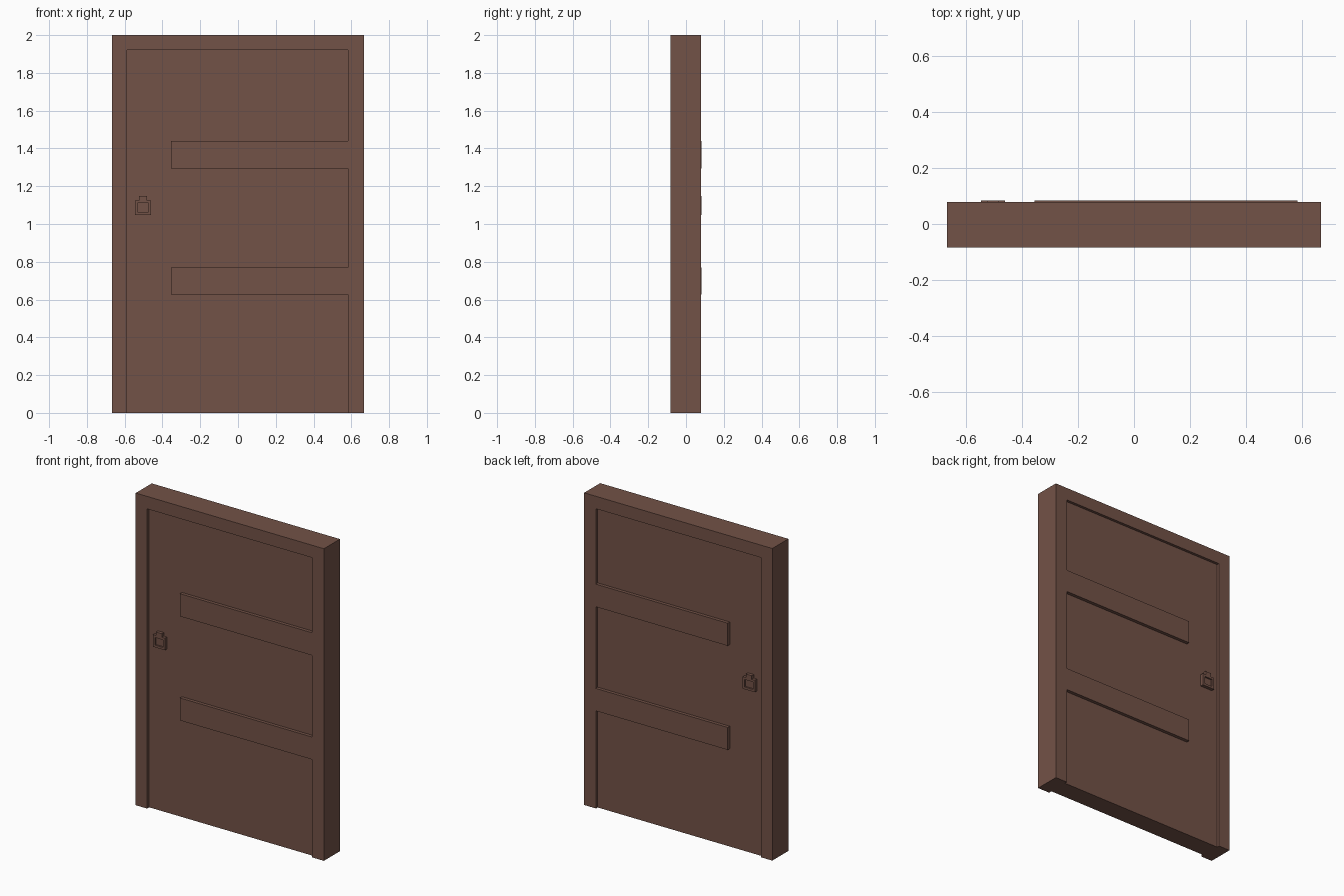
import bpy, bmesh
from mathutils import Vector

if "Cube" in bpy.data.objects:
    bpy.data.objects.remove(bpy.data.objects["Cube"])

brown = bpy.data.materials.new("dark brown wood")
brown.diffuse_color = (0.171, 0.084, 0.063, 1.0)
brown.use_nodes = True
brown.node_tree.nodes["Principled BSDF"].inputs["Base Color"].default_value = brown.diffuse_color

FRONT, BACK = -0.083, 0.083      # overall depth
FRAME_BACK = 0.079               # frame stops just short of the raised rails
RECESS = 0.021                   # door leaf set back from the raised parts


def finish(name, bm):
    bmesh.ops.recalc_face_normals(bm, faces=bm.faces)
    mesh = bpy.data.meshes.new(name)
    bm.to_mesh(mesh)
    bm.free()
    mesh.materials.append(brown)
    obj = bpy.data.objects.new(name, mesh)
    bpy.context.collection.objects.link(obj)
    return obj


def extruded(outline, y0, y1):
    """Extrude an (x, z) outline from y0 to y1."""
    bm = bmesh.new()
    face = bm.faces.new([bm.verts.new((x, y0, z)) for x, z in outline])
    out = bmesh.ops.extrude_face_region(bm, geom=[face])
    moved = [v for v in out["geom"] if isinstance(v, bmesh.types.BMVert)]
    bmesh.ops.translate(bm, verts=moved, vec=(0, y1 - y0, 0))
    return bm


def rect(x0, x1, z0, z1):
    return [(x0, z0), (x1, z0), (x1, z1), (x0, z1)]


# Frame: two jambs and a lintel in one piece, open at the bottom
W, IN_L, IN_R, IN_TOP = 0.667, -0.587, 0.583, 1.92
finish("door_frame", extruded(
    [(-W, 0), (IN_L, 0), (IN_L, IN_TOP), (IN_R, IN_TOP), (IN_R, 0),
     (W, 0), (W, 2), (-W, 2)], FRONT, FRAME_BACK))

# Door leaf, recessed on both sides
finish("door_leaf", extruded(rect(IN_L, IN_R, 0, IN_TOP),
                             FRONT + RECESS, BACK - RECESS))

# Raised hinge rails running through the leaf
for name, z0, z1 in (("lower_rail", 0.627, 0.771), ("upper_rail", 1.294, 1.439)):
    finish(name, extruded(rect(-0.354, IN_R, z0, z1), FRONT, BACK))

# Lock plate with a square recess on each side
bm = extruded(rect(-0.546, -0.46, 1.048, 1.125), FRONT, BACK)
bm.normal_update()
for face in [f for f in bm.faces if abs(f.normal.y) > 0.9]:
    bmesh.ops.inset_region(bm, faces=[face], thickness=0.0205)
    inward = 0.01 if face.calc_center_median().y < 0 else -0.01
    out = bmesh.ops.extrude_discrete_faces(bm, faces=[face])
    for v in out["faces"][0].verts:
        v.co += Vector((0, inward, 0))
finish("lock_plate", bm)

# Small tab on top of the lock plate
finish("lock_tab", extruded(rect(-0.524, -0.482, 1.125, 1.148), FRONT, BACK))
